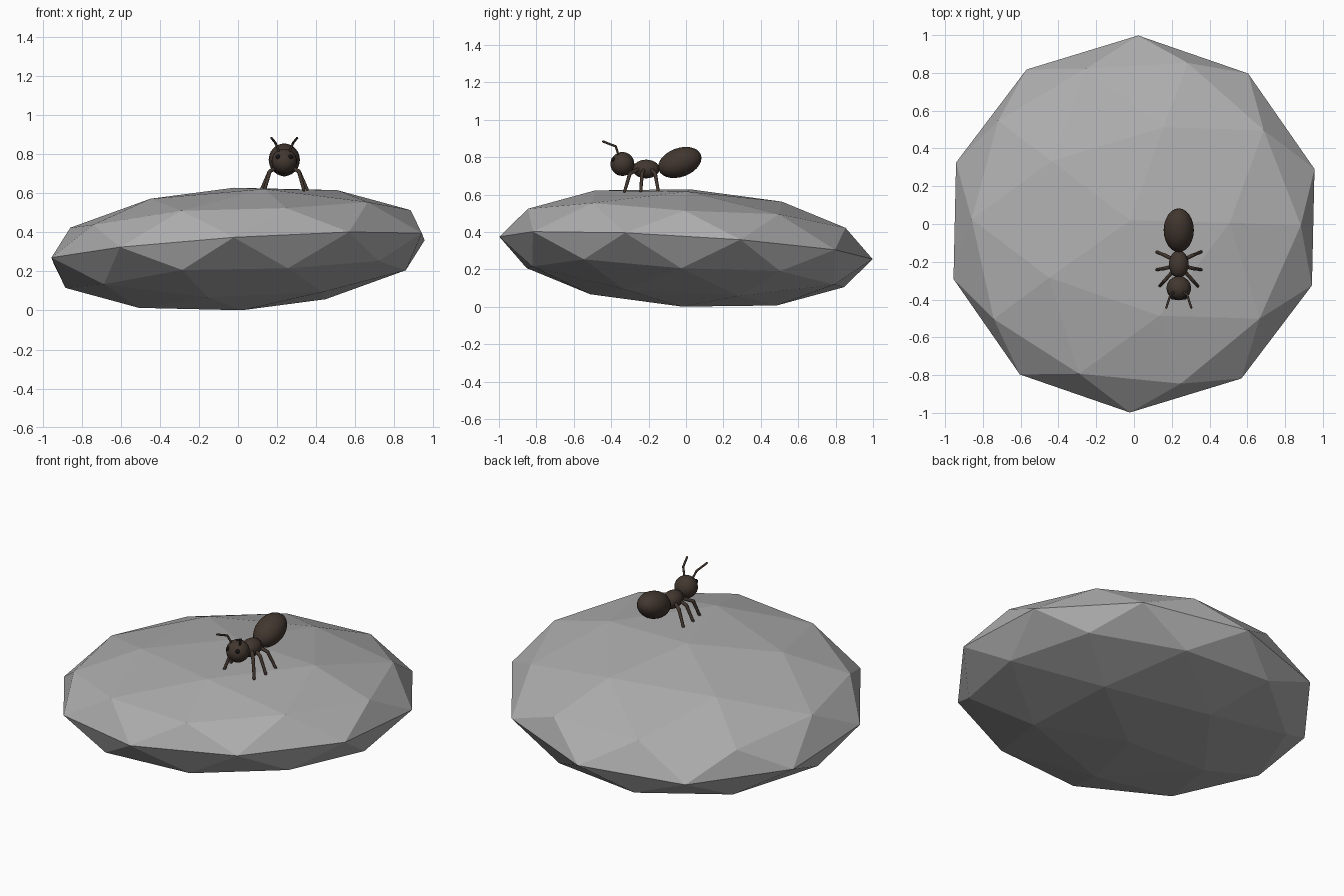
import bpy, bmesh, math
from mathutils import Vector, Matrix, Euler

if "Cube" in bpy.data.objects:
    bpy.data.objects.remove(bpy.data.objects["Cube"])


def mat(name, col):
    m = bpy.data.materials.new(name)
    m.diffuse_color = (*col, 1)
    m.use_nodes = True
    m.node_tree.nodes["Principled BSDF"].inputs["Base Color"].default_value = m.diffuse_color
    return m


STONE = mat("stone_grey", (0.42, 0.42, 0.42))
BROWN = mat("dark_brown", (0.055, 0.038, 0.029))
BLACK = mat("eye_black", (0.008, 0.007, 0.007))


def finish(name, bm, material, smooth=True):
    me = bpy.data.meshes.new(name)
    bm.normal_update()
    bm.to_mesh(me)
    bm.free()
    ob = bpy.data.objects.new(name, me)
    bpy.context.collection.objects.link(ob)
    me.materials.append(material)
    for p in me.polygons:
        p.use_smooth = smooth
    return ob


def ellipsoid(name, loc, radii, tilt=0, material=BROWN, seg=24, rings=14):
    bm = bmesh.new()
    m = (Matrix.Translation(loc) @ Matrix.Rotation(tilt, 4, 'X')
         @ Matrix.Diagonal((*radii, 1)))
    bmesh.ops.create_uvsphere(bm, u_segments=seg, v_segments=rings, radius=1, matrix=m)
    return finish(name, bm, material)


def limb(name, pts, radii):
    """Jointed limb: tapered tubes with a ball at every point."""
    bm = bmesh.new()
    pts = [Vector(p) for p in pts]
    for p, r in zip(pts, radii):
        bmesh.ops.create_uvsphere(bm, u_segments=10, v_segments=6, radius=r,
                                  matrix=Matrix.Translation(p))
    for a, b, ra, rb in zip(pts, pts[1:], radii, radii[1:]):
        d = b - a
        m = Matrix.Translation((a + b) / 2) @ d.to_track_quat('Z', 'Y').to_matrix().to_4x4()
        bmesh.ops.create_cone(bm, cap_ends=False, segments=10, radius1=ra, radius2=rb,
                              depth=d.length, matrix=m)
    return finish(name, bm, BROWN)


# flat, slightly tilted low-poly stone
bm = bmesh.new()
m = (Matrix.Translation((0, 0, 0.315)) @ Euler((-0.06, -0.066, -0.018)).to_matrix().to_4x4()
     @ Matrix.Diagonal((1, 1, 0.315, 1)))
bmesh.ops.create_icosphere(bm, subdivisions=2, radius=1, matrix=m)
finish("stone", bm, STONE, smooth=False)

# ant body
CX = 0.237
ellipsoid("abdomen", (CX, -0.033, 0.772), (0.08, 0.12, 0.077), math.radians(20))
ellipsoid("thorax", (CX, -0.213, 0.737), (0.052, 0.072, 0.05))
ellipsoid("head", (CX, -0.340, 0.764), (0.065, 0.064, 0.064))

# mirrored eyes, antennae and legs
for side, s in (("left", -1), ("right", 1)):
    ellipsoid(side + "_eye", (CX + s * 0.032, -0.388, 0.787), (0.012, 0.012, 0.012),
              0, BLACK, 12, 8)
    limb(side + "_antenna",
         [(CX + s * 0.028, -0.362, 0.815), (CX + s * 0.045, -0.376, 0.858),
          (CX + s * 0.066, -0.443, 0.884)], [0.006, 0.006, 0.006])
    for leg, hip, knee, foot in (("front", -0.255, -0.300, -0.328),
                                 ("middle", -0.225, -0.235, -0.242),
                                 ("back", -0.185, -0.165, -0.148)):
        out = 0.100 if leg == "front" else 0.118
        limb(side + "_" + leg + "_leg",
             [(CX + s * 0.035, hip, 0.735), (CX + s * 0.075, knee, 0.712),
              (CX + s * out, foot, 0.618)], [0.010, 0.010, 0.008])
